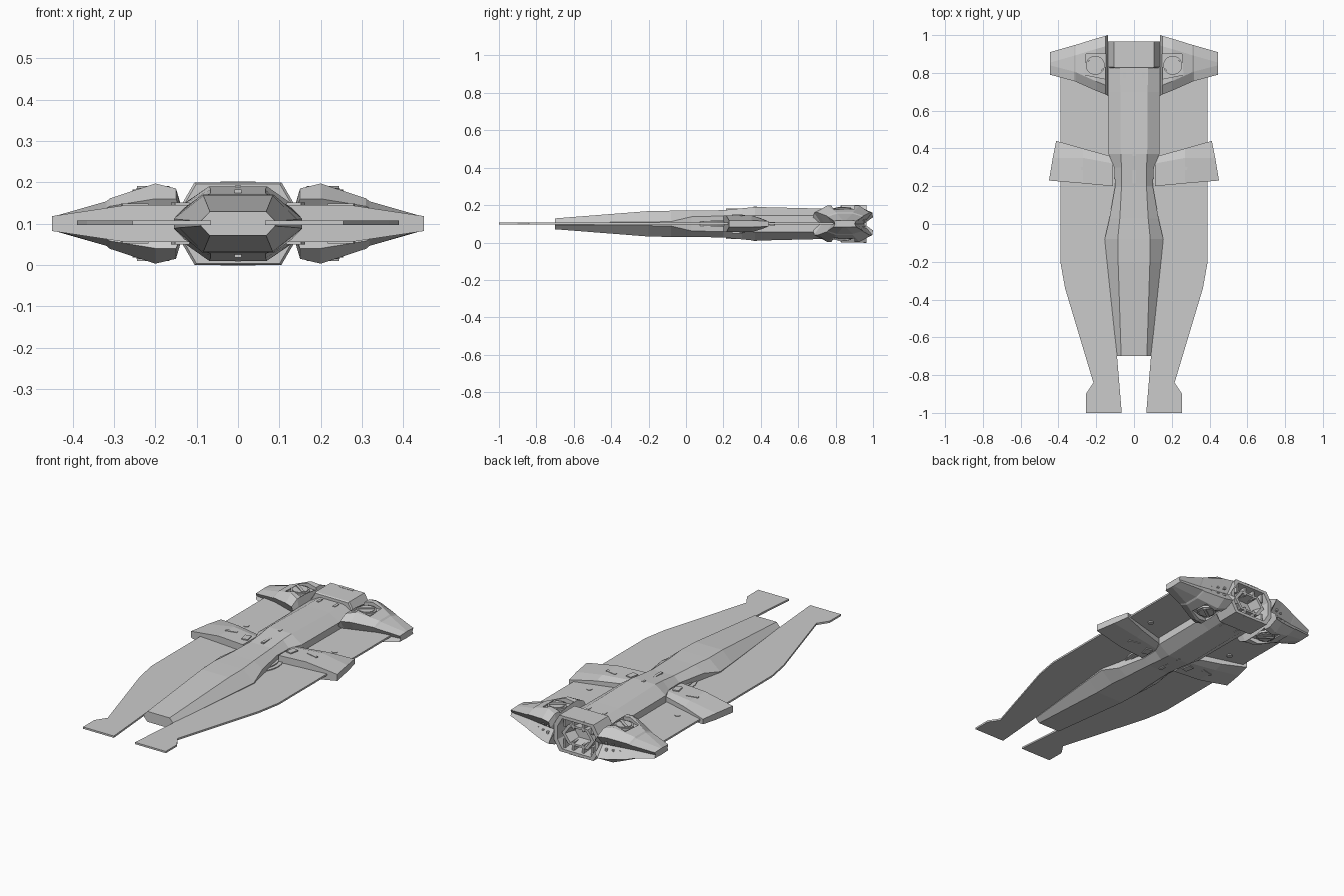
import bpy, bmesh, math
from mathutils import Matrix, Vector

if "Cube" in bpy.data.objects:
    bpy.data.objects.remove(bpy.data.objects["Cube"])

MID = 0.1  # height of the symmetry plane; meshes are built relative to it

grey = bpy.data.materials.new("hull_grey")
grey.use_nodes = True
tone = (0.6, 0.6, 0.6, 1)
grey.diffuse_color = tone
grey.node_tree.nodes["Principled BSDF"].inputs["Base Color"].default_value = tone


def finish(name, bm, mirror=""):
    """Turn a bmesh into a grey object, mirrored over the named axes."""
    bmesh.ops.remove_doubles(bm, verts=bm.verts, dist=1e-5)
    bmesh.ops.recalc_face_normals(bm, faces=bm.faces)
    mesh = bpy.data.meshes.new(name)
    bm.to_mesh(mesh)
    bm.free()
    mesh.materials.append(grey)
    ob = bpy.data.objects.new(name, mesh)
    ob.location.z = MID
    bpy.context.collection.objects.link(ob)
    if mirror:
        mod = ob.modifiers.new("mirror", "MIRROR")
        mod.use_axis = ["x" in mirror, "y" in mirror, "z" in mirror]
        mod.use_clip = False
        mod.use_mirror_merge = False
    return ob


def shell(name, rows, mirror=""):
    """Loft rows of (x, y, half height) into a body symmetric about z."""
    bm = bmesh.new()
    rings = []
    for row in rows:
        pts = list(row) + [(x, y, -h) for x, y, h in reversed(row)]
        rings.append([bm.verts.new(p) for p in pts])
    n = len(rings[0])
    for a, b in zip(rings, rings[1:]):
        for i in range(n):
            j = (i + 1) % n
            bm.faces.new((a[i], a[j], b[j], b[i]))
    bm.faces.new(rings[0])
    bm.faces.new(rings[-1])
    return finish(name, bm, mirror)


def slab(name, outline, z0, z1, mirror=""):
    """Extrude a plan outline between two heights."""
    bm = bmesh.new()
    face = bm.faces.new([bm.verts.new((x, y, z0)) for x, y in outline])
    new = bmesh.ops.extrude_face_region(bm, geom=[face])["geom"]
    bmesh.ops.translate(bm, vec=(0, 0, z1 - z0),
                        verts=[v for v in new if isinstance(v, bmesh.types.BMVert)])
    return finish(name, bm, mirror)


def box(name, centre, size, turn=0.0, tilt=0.0, mirror="xz"):
    bm = bmesh.new()
    bmesh.ops.create_cube(bm, size=1)
    bm.transform(Matrix.Translation(centre) @ Matrix.Rotation(tilt, 4, "Y")
                 @ Matrix.Rotation(turn, 4, "Z") @ Matrix.Diagonal(Vector((*size, 1))))
    return finish(name, bm, mirror)


def disc(name, centre, radius, depth, sides=32, mirror="xz"):
    bm = bmesh.new()
    bmesh.ops.create_cone(bm, cap_ends=True, segments=sides, radius1=radius,
                          radius2=radius, depth=depth)
    bm.transform(Matrix.Translation(centre))
    return finish(name, bm, mirror)


# Wings: thin plates that run forward into two prongs
slab("wing", [(0.05, 0.85), (0.39, 0.85), (0.39, -0.2), (0.365, -0.34),
              (0.215, -0.84), (0.255, -0.9), (0.255, -1), (0.065, -1),
              (0.09, -0.7), (0.05, -0.5)], -0.003, 0.007, "x")

# Fuselage: y, chine half width, chine height, roof half width, roof height
stations = [(-0.7, 0.09, 0.006, 0.068, 0.029), (-0.2, 0.143, 0.01, 0.084, 0.068),
            (-0.08, 0.155, 0.012, 0.086, 0.07), (0.03, 0.13, 0.038, 0.075, 0.07),
            (0.2, 0.1, 0.042, 0.066, 0.073), (0.3, 0.105, 0.044, 0.066, 0.083),
            (0.37, 0.134, 0.045, 0.07, 0.09), (0.7, 0.136, 0.045, 0.072, 0.082),
            (0.84, 0.136, 0.045, 0.075, 0.08)]
shell("fuselage", [[(w, y, 0.003), (w, y, hw), (t, y, ht),
                    (-t, y, ht), (-w, y, hw), (-w, y, 0.003)]
                   for y, w, hw, t, ht in stations])

# Turntable rings under the waist of the fuselage
for radius, top in ((0.143, 0.012), (0.122, 0.017)):
    disc("waist_ring", (0, 0.15, 0), radius, 2 * top, 48, "")

# Side vanes, tapering to the tips
shell("side_vane", [
    [(0.11, 0.2, 0.045), (0.11, 0.32, 0.045), (0.11, 0.355, 0.035)],
    [(0.27, 0.215, 0.045), (0.27, 0.35, 0.045), (0.27, 0.4, 0.03)],
    [(0.45, 0.23, 0.018), (0.43, 0.35, 0.018), (0.412, 0.44, 0.014)]], "x")
box("vane_slot", (0.25, 0.3, 0.045), (0.065, 0.016, 0.006), -0.22)
box("vane_clamp", (0.14, 0.275, 0.045), (0.035, 0.05, 0.012), -0.2)

# Rear nacelles: x, front y, rear y, crown half height, lip half height, notch
spans = [(0.138, 0.68, 1.0, 0.045, 0.035, 0.05), (0.15, 0.685, 0.996, 0.085, 0.06, 0.05),
         (0.2, 0.705, 0.982, 0.097, 0.06, 0.045), (0.31, 0.754, 0.948, 0.061, 0.042, 0.03),
         (0.318, 0.757, 0.946, 0.054, 0.038, 0.03), (0.444, 0.79, 0.91, 0.018, 0.016, 0.008)]
nacelle = shell("nacelle", [
    [(x, f + n * 0.8, 0), (x, f, e), (x, f + 0.05, h), (x, r - 0.055, h),
     (x, r, e), (x, r - n, 0)] for x, f, r, h, e, n in spans], "x")

# Pockets cut into the nacelle crowns, top and bottom
pocket = [(0.147, 0.9), (0.255, 0.9), (0.262, 0.79), (0.152, 0.768)]
for sign in (1, -1):
    cutter = slab("pocket_cutter", pocket, 0.07 * sign, 0.15 * sign)
    cutter.hide_render = True
    mod = nacelle.modifiers.new("pocket", "BOOLEAN")
    mod.operation = "DIFFERENCE"
    mod.object = cutter
    mod.solver = "EXACT"
    bpy.context.view_layer.objects.active = nacelle
    bpy.ops.object.modifier_move_to_index(modifier="pocket", index=0)
    bpy.ops.object.modifier_apply(modifier="pocket")
    bpy.data.objects.remove(cutter)

# Rotary hatch inside each pocket
disc("hatch", (0.205, 0.84, 0.073), 0.05, 0.018)
disc("hatch_cap", (0.205, 0.84, 0.078), 0.041, 0.016)
box("hatch_bar", (0.205, 0.84, 0.084), (0.085, 0.014, 0.014), 0.6)

# Rivets and plate on the nacelle's rear notch
for i in range(3):
    box("rear_rivet", (0.18 + 0.035 * i, 0.952 - 0.012 * i, 0.02), (0.012, 0.022, 0.012))

# Engine block: eight-sided shroud with a recessed rear
def octagon(y, s):
    return [(0.137 * s, y, 0.045 * s), (0.105 * s, y, 0.1 * s),
            (-0.105 * s, y, 0.1 * s), (-0.137 * s, y, 0.045 * s)]

shell("engine_block", [octagon(0.825, 0.96), octagon(0.832, 1), octagon(0.965, 1),
                       octagon(0.965, 0.84), octagon(0.87, 0.76)])
box("block_catch", (0, 0.957, 0.1), (0.085, 0.018, 0.003), mirror="z")

# Six-sided nozzle ring inside the shroud
def hexagon(y, s):
    return [(0.1 * s, y, 0), (0.06 * s, y, 0.055 * s),
            (-0.06 * s, y, 0.055 * s), (-0.1 * s, y, 0)]

shell("nozzle", [hexagon(0.86, 0.9), hexagon(0.95, 1), hexagon(0.95, 0.8),
                 hexagon(0.89, 0.6)])
for side in (0.03, 0.085):
    box("nozzle_strut", (side, 0.91, 0.06), (0.012, 0.08, 0.05))

# Small hull fittings
box("spine_slot", (0, 0.25, 0.078), (0.016, 0.07, 0.008), mirror="z")
box("tail_slot", (0.05, 0.79, 0.081), (0.014, 0.036, 0.006))
disc("wing_port", (0.272, 0.462, 0.006), 0.015, 0.008, 20)
box("nose_light", (0, 0.37, 0.089), (0.014, 0.02, 0.006), mirror="z")
